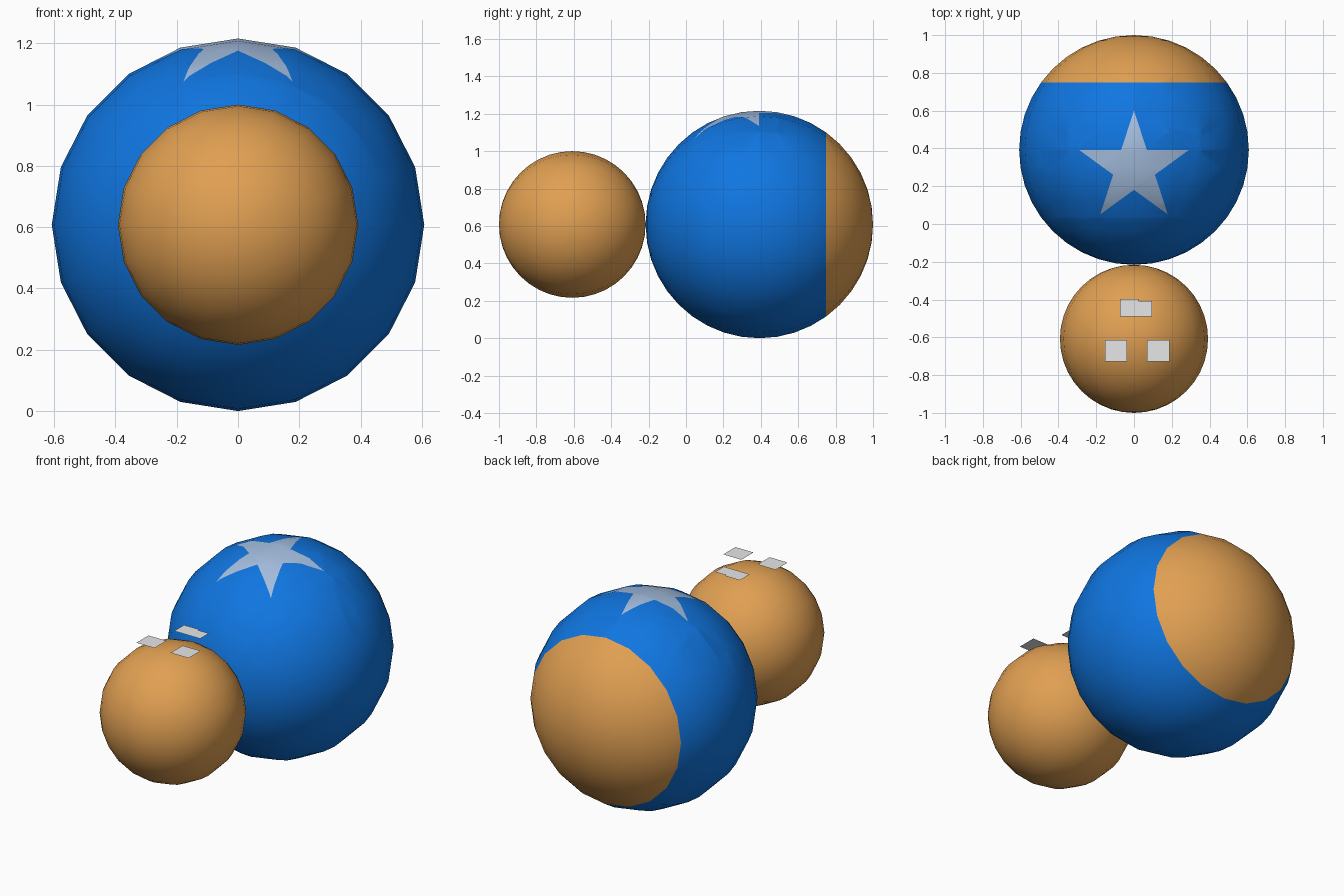
import bpy, bmesh, math
from mathutils import Vector, Matrix

cube = bpy.data.objects.get("Cube")
if cube:
    bpy.data.objects.remove(cube, do_unlink=True)


def material(name, rgb):
    m = bpy.data.materials.new(name)
    m.use_nodes = True
    m.diffuse_color = (*rgb, 1)
    m.node_tree.nodes["Principled BSDF"].inputs["Base Color"].default_value = (*rgb, 1)
    return m


TAN = material("tan orange", (0.75, 0.35, 0.085))
BLUE = material("bright blue", (0.005, 0.18, 0.75))
PALE = material("pale blue", (0.37, 0.51, 0.73))
NAVY = material("dark slate blue", (0.02, 0.09, 0.22))
WHITE = material("light grey", (0.8, 0.8, 0.8))


def finish(bm, name, mats, smooth=True):
    mesh = bpy.data.meshes.new(name)
    for f in bm.faces:
        f.smooth = smooth
    bm.to_mesh(mesh)
    bm.free()
    for m in mats:
        mesh.materials.append(m)
    ob = bpy.data.objects.new(name, mesh)
    bpy.context.collection.objects.link(ob)
    return ob


def ball(radius, centre):
    # sphere with its poles pointing front and back
    bm = bmesh.new()
    bmesh.ops.create_uvsphere(bm, u_segments=20, v_segments=20, radius=radius)
    bmesh.ops.transform(bm, verts=bm.verts,
                        matrix=Matrix.Translation(centre) @ Matrix.Rotation(math.pi / 2, 4, 'X'))
    return bm


BODY_R, HEAD_R = 0.608, 0.392
BODY_C = Vector((0, 1 - BODY_R, BODY_R))
HEAD_C = Vector((0, HEAD_R - 1, BODY_R))

# Head
finish(ball(HEAD_R, HEAD_C), "head", [TAN])

# Body with a star cut into its top
bm = ball(BODY_R, BODY_C)
star_c = Vector((0, 0.297, 0))
INNER, TIP, END = 0.094, 0.262, 0.287   # edge distance, dark tip start, blunt end
points = [Vector((math.sin(k * math.tau / 5), -math.cos(k * math.tau / 5), 0)) for k in range(5)]


def flat(face):
    c = face.calc_center_median() - star_c
    c.z = 0
    return c


def cut(distance, direction):
    faces = [f for f in bm.faces if f.normal.z > 0.3 and flat(f).length < 0.5]
    geom = set(faces)
    for f in faces:
        geom.update(f.edges)
        geom.update(f.verts)
    bmesh.ops.bisect_plane(bm, geom=list(geom), dist=1e-5,
                           plane_co=star_c + direction * distance, plane_no=direction)


for p in points:
    cut(INNER, -p)
for p in points:
    cut(TIP, p)
    cut(END, p)

# Colours: pale star, dark tips, tan rear cap, blue elsewhere
bm.normal_update()
for f in bm.faces:
    c = flat(f)
    inside = sum(c.dot(-p) < INNER for p in points)
    reach = max(c.dot(p) for p in points)
    if f.normal.z > 0 and inside >= 4 and reach < END:
        f.material_index = 3 if reach > TIP else 2
    elif f.calc_center_median().y > BODY_C.y + BODY_R * math.cos(math.radians(54)):
        f.material_index = 1
finish(bm, "body", [BLUE, TAN, PALE, NAVY])


# Thin plates floating over the head
def plate(name, x0, x1, y0, y1, z=1.02):
    b = bmesh.new()
    b.faces.new([b.verts.new((x, y, z)) for x, y in ((x0, y0), (x1, y0), (x1, y1), (x0, y1))])
    finish(b, name, [WHITE], smooth=False)


plate("right_eye", -0.154, -0.036, -0.728, -0.615)
plate("left_eye", 0.069, 0.187, -0.728, -0.615)
plate("nose_plate_right", -0.074, 0.024, -0.49, -0.397)
plate("nose_plate_left", 0.024, 0.096, -0.49, -0.408)
